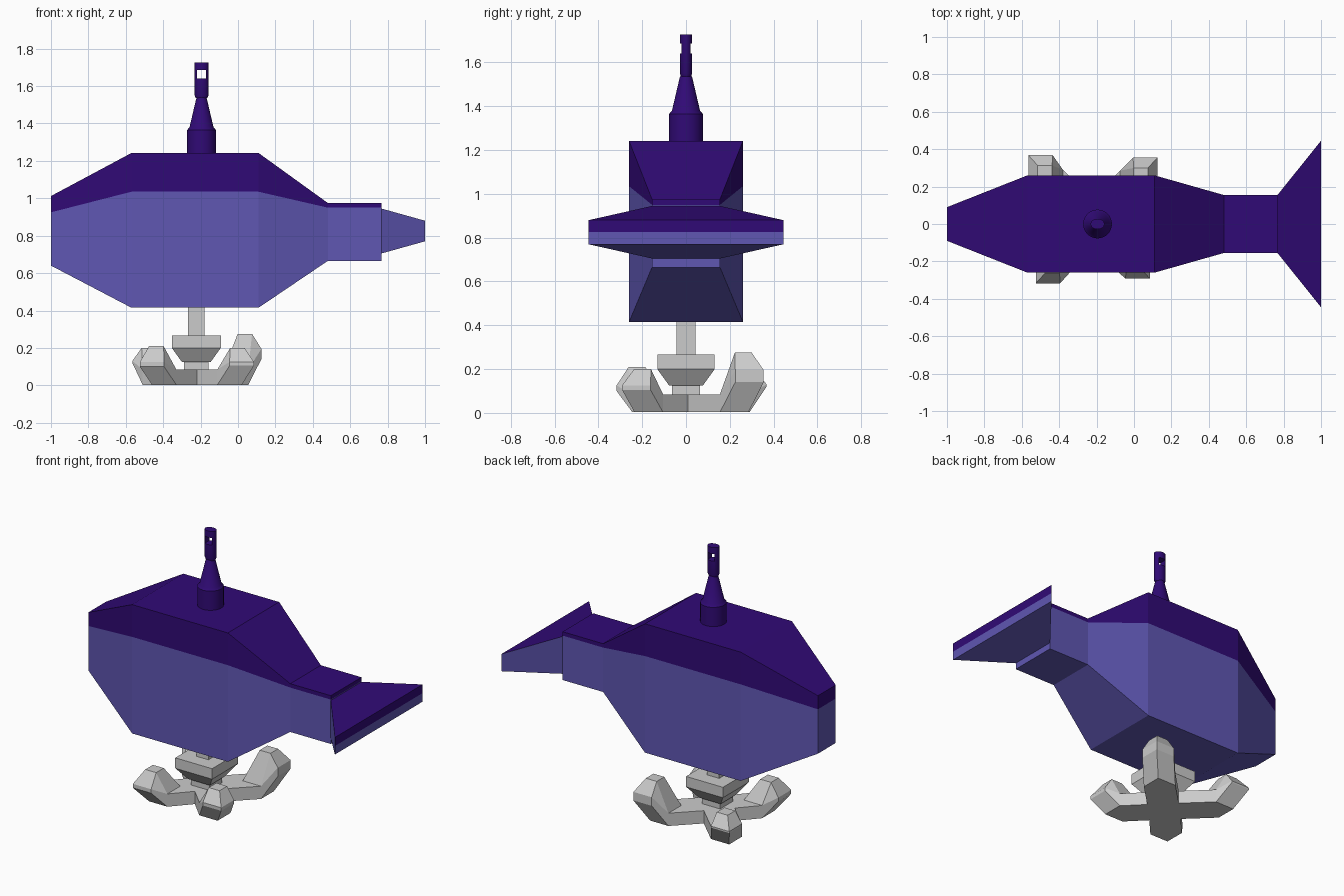
import bpy, bmesh, math
from mathutils import Matrix

if "Cube" in bpy.data.objects:
    bpy.data.objects.remove(bpy.data.objects["Cube"])


def material(name, col):
    m = bpy.data.materials.new(name)
    m.diffuse_color = (*col, 1)
    m.use_nodes = True
    m.node_tree.nodes["Principled BSDF"].inputs["Base Color"].default_value = m.diffuse_color
    return m


dark = material("dark_purple", (0.03, 0.003, 0.18))
light = material("light_violet", (0.115, 0.095, 0.45))


def finish(name, bm, mats=()):
    bmesh.ops.recalc_face_normals(bm, faces=bm.faces)
    me = bpy.data.meshes.new(name)
    bm.to_mesh(me)
    bm.free()
    for m in mats:
        me.materials.append(m)
    ob = bpy.data.objects.new(name, me)
    bpy.context.collection.objects.link(ob)
    return ob


def loft(name, stations, upper_side):
    """Rectangular sections (x, half width, bottom, colour split, top)."""
    bm = bmesh.new()
    rings = [[bm.verts.new(p) for p in (
        (x, -w, b), (x, -w, s), (x, -w, t), (x, w, t), (x, w, s), (x, w, b))]
        for x, w, b, s, t in stations]
    cols = [1, upper_side, 0, upper_side, 1, 1]
    for a, c in zip(rings, rings[1:]):
        for i in range(6):
            j = (i + 1) % 6
            bm.faces.new((a[i], a[j], c[j], c[i])).material_index = cols[i]
    for r in (rings[0], rings[-1]):
        bm.faces.new((r[0], r[1], r[4], r[5])).material_index = 1
        bm.faces.new((r[1], r[2], r[3], r[4])).material_index = 0
    return finish(name, bm, (dark, light))


# Two-tone body and flared tail
loft("body", [(-1, .09, .64, .925, 1.012), (-.57, .26, .415, 1.035, 1.242),
              (.11, .26, .415, 1.035, 1.242), (.48, .155, .665, .95, .975),
              (.768, .155, .665, .95, .975)], 0)
loft("tail", [(.767, .155, .705, .84, .945), (1, .445, .77, .825, .88)], 1)


def turned(name, profile, sides, x, mats=(), sy=1, turn=0.0):
    """Stack of (radius, z) rings with flat ends."""
    bm = bmesh.new()
    rings = []
    for r, z in profile:
        angs = [turn + 2 * math.pi * i / sides for i in range(sides)]
        rings.append([bm.verts.new((x + r * math.cos(a), sy * r * math.sin(a), z)) for a in angs])
    for a, b in zip(rings, rings[1:]):
        for i in range(sides):
            j = (i + 1) % sides
            bm.faces.new((a[i], a[j], b[j], b[i]))
    bm.faces.new(rings[0])
    bm.faces.new(rings[-1])
    return finish(name, bm, mats)


def smooth(ob):
    bpy.ops.object.select_all(action='DESELECT')
    bpy.context.view_layer.objects.active = ob
    ob.select_set(True)
    bpy.ops.object.shade_smooth_by_angle(angle=math.radians(30))


# Mast on the back
MX = -.195
smooth(turned("mast_base", [(.077, 1.22), (.077, 1.365), (.064, 1.38), (.029, 1.53), (.02, 1.55)],
              32, MX, (dark,)))

# Oval line eye with a square hole from front to back
eye = turned("line_eye", [(.03, 1.535), (.037, 1.55), (.037, 1.727)], 32, MX, (dark,), .76)
bm = bmesh.new()
bmesh.ops.create_cube(bm, size=1, matrix=Matrix.Translation((MX, 0, 1.663))
                      @ Matrix.Diagonal((.048, .2, .046, 1)))
cutter = finish("eye_cutter", bm)
cutter.hide_render = True
cutter.hide_set(True)
mod = eye.modifiers.new("hole", 'BOOLEAN')
mod.object = cutter
mod.operation = 'DIFFERENCE'
mod.solver = 'EXACT'
smooth(eye)

# Square shank and collar below the body
HX, R2 = -.223, math.sqrt(2)
turned("anchor_shank", [(r * R2, z) for r, z in (
    (.065, .08), (.065, .125), (.077, .125), (.131, .2), (.131, .267), (.043, .267), (.043, .45))],
    4, HX, (), 1, math.pi / 4)


def square(corner, sx, sy, z, side=.13):
    """Square growing inward from its outer corner."""
    x, y = corner
    return [(x - sx * i * side, y - sy * j * side, z) for i in (0, 1) for j in (0, 1)]


def hull(bm, pts):
    part = bmesh.new()
    for p in pts:
        part.verts.new(p)
    res = bmesh.ops.convex_hull(part, input=part.verts)
    loose = [v for v in part.verts if not v.link_faces]
    bmesh.ops.delete(part, geom=loose, context='VERTS')
    bmesh.ops.dissolve_limit(part, angle_limit=.02, verts=part.verts, edges=part.edges)
    me = bpy.data.meshes.new("temp")
    part.to_mesh(me)
    part.free()
    bm.from_mesh(me)
    bpy.data.meshes.remove(me)


# Four bent anchor arms: (name, side signs, bend corner, elbow corner, elbow heights, tip height)
arms = [("back_left", -1, 1, (-.51, .29), (-.565, .368), (.12, .13), .2),
        ("back_right", 1, 1, (.055, .285), (.125, .355), (.14, .195), .275),
        ("front_left", -1, -1, (-.46, -.245), (-.525, -.317), (.1, .125), .21),
        ("front_right", 1, -1, (.02, -.235), (.085, -.292), (.105, .125), .2)]
for name, sx, sy, bend, elbow, (z0, z1), zt in arms:
    bm = bmesh.new()
    hub = (HX + sx * .065, .01 + sy * .065)
    foot = square(bend, sx, sy, .003) + square(bend, sx, sy, .085)[1:]
    hull(bm, square(hub, sx, sy, .003) + square(hub, sx, sy, .085) + foot)
    tip = (elbow[0] - sx * .05, elbow[1] - sy * .055)
    hull(bm, foot + square(elbow, sx, sy, z0)[:3] + square(elbow, sx, sy, z1)[:3]
         + square(tip, sx, sy, zt, .077))
    finish("anchor_arm_" + name, bm)
